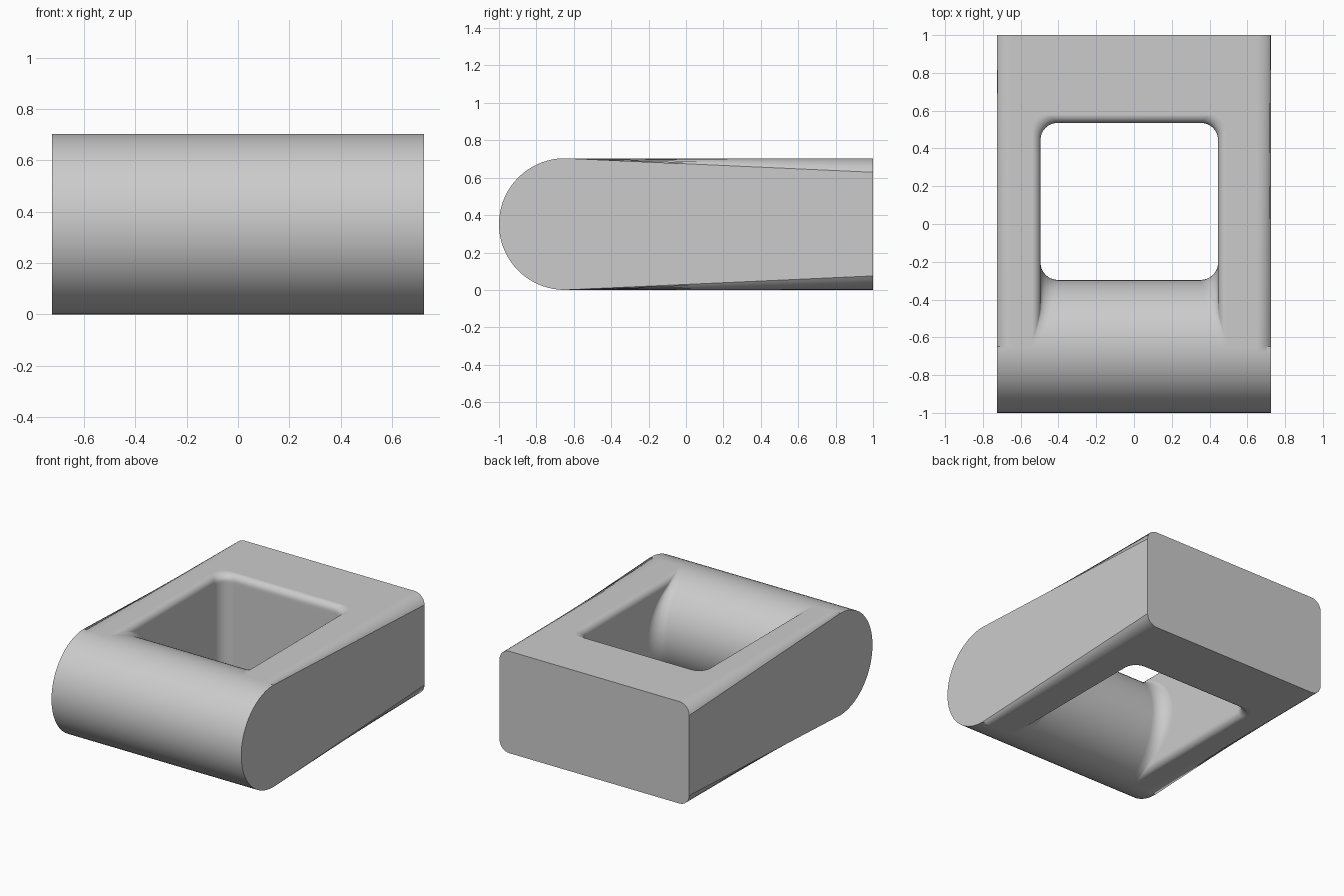
import bpy, bmesh
from math import sin, cos, pi, sqrt

if "Cube" in bpy.data.objects:
    bpy.data.objects.remove(bpy.data.objects["Cube"])

HALF_W, BACK, R = 0.725, 1.0, 0.352     # half width, back end, bar radius
BAR_Y = R - 1.0                         # centre line of the round front bar
ROUND = 0.075                           # rounding of the outer side edges
HOLE_L, HOLE_R, HOLE_BACK = -0.495, 0.445, 0.535
FILLET, RIM = 0.09, 0.045

grey = bpy.data.materials.new("plain grey")
grey.use_nodes = True
grey.diffuse_color = (0.6, 0.6, 0.6, 1)
grey.node_tree.nodes["Principled BSDF"].inputs["Base Color"].default_value = (0.6, 0.6, 0.6, 1)


def make_object(name, bm):
    bmesh.ops.recalc_face_normals(bm, faces=bm.faces)
    mesh = bpy.data.meshes.new(name)
    bm.to_mesh(mesh)
    bm.free()
    mesh.materials.append(grey)
    ob = bpy.data.objects.new(name, mesh)
    bpy.context.collection.objects.link(ob)
    return ob


def loft(rings):
    """Closed solid through matching rings of points."""
    bm = bmesh.new()
    loops = [[bm.verts.new(p) for p in ring] for ring in rings]
    n = len(loops[0])
    for a, b in zip(loops, loops[1:]):
        for i in range(n):
            j = (i + 1) % n
            bm.faces.new((a[i], a[j], b[j], b[i]))
    bm.faces.new(loops[0])
    bm.faces.new(loops[-1])
    return bm


# Body: side profile with a half-round front, swept across the width
steps = 36
profile = [(BACK, 0)]
for i in range(steps + 1):
    t = -pi / 2 + pi * i / steps
    profile.append((BAR_Y - R * cos(t), R + R * sin(t)))
profile.append((BACK, 2 * R))
body_bm = loft([[(x, y, z) for y, z in profile] for x in (-HALF_W, HALF_W)])

# Round the long side edges, leaving the back end crisp
side_edges = [e for e in body_bm.edges
              if abs(e.verts[0].co.x - e.verts[1].co.x) < 1e-5
              and not all(v.co.y > BACK - 1e-4 for v in e.verts)]
bmesh.ops.bevel(body_bm, geom=side_edges, offset=ROUND, segments=6,
                profile=0.5, affect='EDGES')
body = make_object("link_body", body_bm)


def hole_section(z, front, corner, flare):
    """Rounded rectangle of the opening at one height."""
    x0, x1, y1 = HOLE_L - flare, HOLE_R + flare, HOLE_BACK + flare
    corners = [(x1 - FILLET, y1 - FILLET, FILLET, 0),
               (x0 + FILLET, y1 - FILLET, FILLET, 1),
               (x0 + corner, front + corner, corner, 2),
               (x1 - corner, front + corner, corner, 3)]
    ring = []
    for cx, cy, r, quarter in corners:
        for i in range(9):
            a = (quarter + i / 8) * pi / 2
            ring.append((cx + r * cos(a), cy + r * sin(a), z))
    return ring


# Opening: its front wall follows the round bar, its rims flare outwards
sections = []
levels = 40
for i in range(levels + 1):
    t = -pi / 2 + pi * i / levels
    z = R + R * sin(t)
    d = max(0, abs(z - R) - (R - RIM))
    flare = RIM - sqrt(max(0, RIM * RIM - d * d))
    sections.append(hole_section(z, BAR_Y + R * cos(t), 0.012 + 0.08 * cos(t), flare))
below = [(x, y, -0.1) for x, y, z in sections[0]]
above = [(x, y, 2 * R + 0.1) for x, y, z in sections[-1]]
cutter = make_object("opening_cutter", loft([below] + sections + [above]))
cutter.hide_render = True

# Cut the opening and keep only the finished part
cut = body.modifiers.new("opening", 'BOOLEAN')
cut.operation = 'DIFFERENCE'
cut.solver = 'EXACT'
cut.object = cutter
bpy.context.view_layer.objects.active = body
body.select_set(True)
bpy.ops.object.modifier_apply(modifier=cut.name)
bpy.data.objects.remove(cutter)

# Smooth curves, crisp back end
bpy.ops.object.shade_smooth_by_angle(angle=0.6)
weighted = body.modifiers.new("even shading", 'WEIGHTED_NORMAL')
weighted.keep_sharp = True
